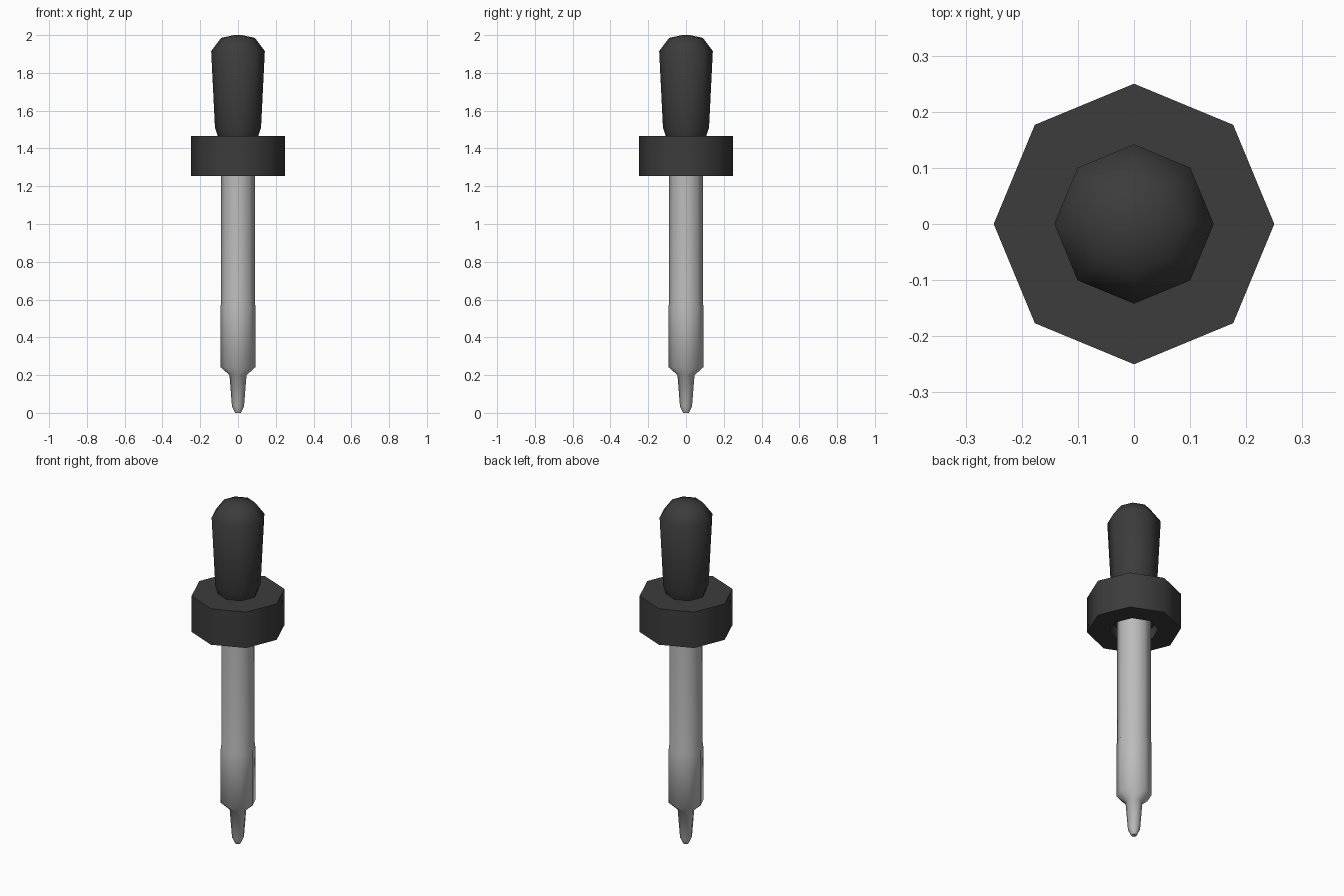
import bpy, bmesh, math

cube = bpy.data.objects.get("Cube")
if cube:
    bpy.data.objects.remove(cube, do_unlink=True)

SIDES = 8


def material(name, value):
    mat = bpy.data.materials.new(name)
    mat.use_nodes = True
    color = (value, value, value, 1)
    mat.diffuse_color = color
    mat.node_tree.nodes["Principled BSDF"].inputs["Base Color"].default_value = color
    return mat


def lathe(name, profile, mat, sharp_angle=60):
    """Turn (radius, height) points about z; cap both ends."""
    bm = bmesh.new()
    rings = []
    for r, z in profile:
        angles = [2 * math.pi * i / SIDES for i in range(SIDES)]
        rings.append([bm.verts.new((r * math.cos(a), r * math.sin(a), z)) for a in angles])
    for low, high in zip(rings, rings[1:]):
        for i in range(SIDES):
            j = (i + 1) % SIDES
            bm.faces.new((low[i], low[j], high[j], high[i]))
    bm.faces.new(rings[0][::-1])
    bm.faces.new(rings[-1])
    bmesh.ops.recalc_face_normals(bm, faces=bm.faces)
    mesh = bpy.data.meshes.new(name)
    bm.to_mesh(mesh)
    bm.free()
    mesh.materials.append(mat)
    obj = bpy.data.objects.new(name, mesh)
    bpy.context.collection.objects.link(obj)
    bpy.ops.object.select_all(action='DESELECT')
    obj.select_set(True)
    bpy.context.view_layer.objects.active = obj
    bpy.ops.object.shade_smooth_by_angle(angle=math.radians(sharp_angle))
    return obj


rubber = material("dark rubber", 0.045)
glass = material("pale grey glass", 0.5)

# Glass tube with a narrow tapered tip
lathe("glass_tube", [(0.015, 0), (0.032, 0.035), (0.045, 0.2), (0.093, 0.243),
                     (0.093, 0.56), (0.09, 0.58), (0.09, 1.32)], glass)

# Screw collar, recessed underneath around the tube
lathe("collar", [(0.13, 1.32), (0.13, 1.255), (0.25, 1.255), (0.25, 1.465),
                 (0.1, 1.465)], rubber)

# Squeeze bulb
lathe("bulb", [(0.105, 1.46), (0.122, 1.51), (0.142, 1.915), (0.09, 1.985),
               (0.02, 2.0)], rubber)
